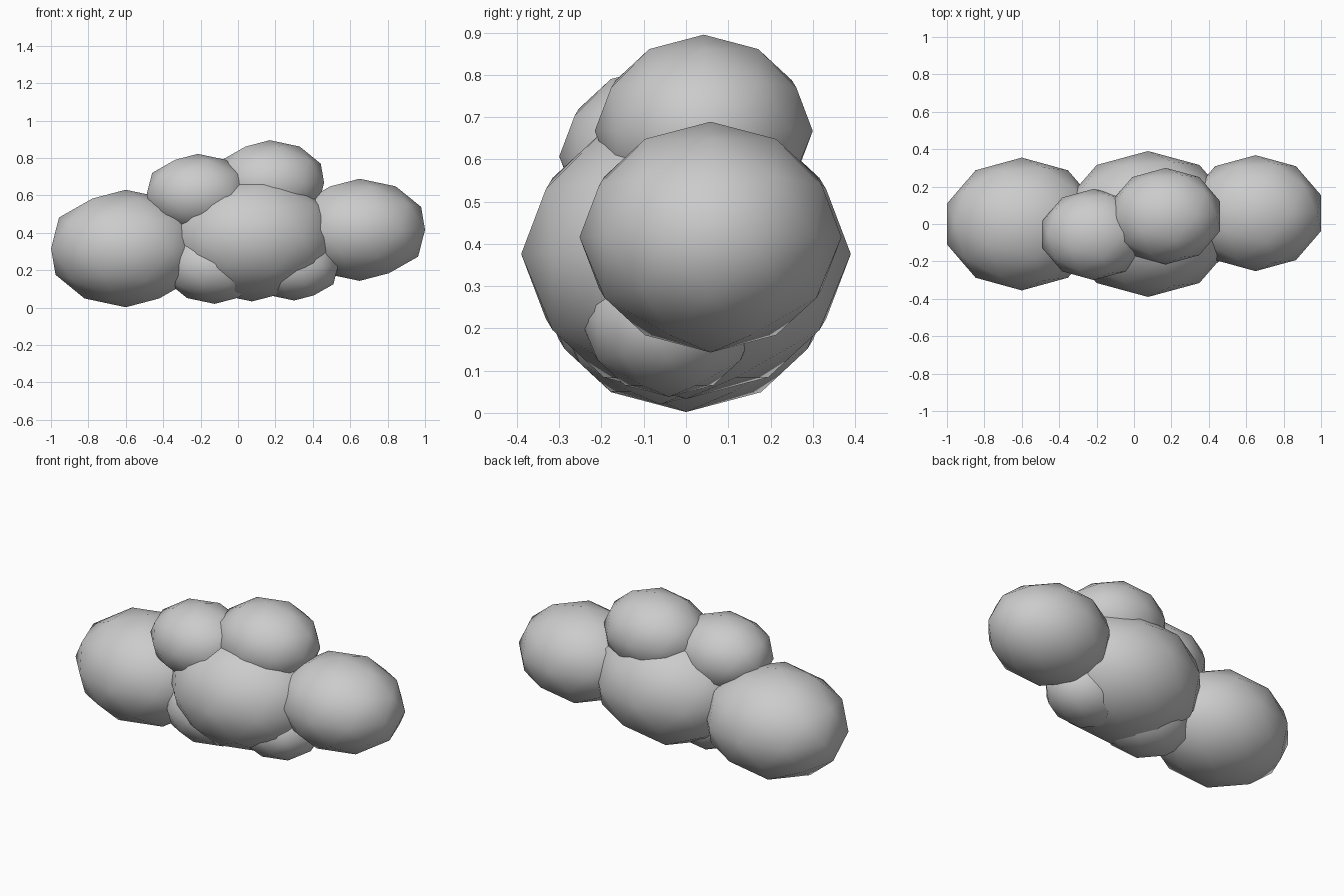
import bpy

if "Cube" in bpy.data.objects:
    bpy.data.objects.remove(bpy.data.objects["Cube"])

# Puffs of the cloud: name, centre, radii
PUFFS = [
    ("left_puff",         (-0.60, 0.00, 0.316),  (0.42, 0.355, 0.314)),
    ("right_puff",        (0.65, 0.058, 0.416),  (0.368, 0.31, 0.273)),
    ("middle_puff",       (0.075, 0.00, 0.376),  (0.467, 0.39, 0.343)),
    ("upper_right_puff",  (0.17, 0.042, 0.667),  (0.305, 0.258, 0.228)),
    ("upper_left_puff",   (-0.215, -0.056, 0.607), (0.287, 0.244, 0.215)),
    ("lower_left_puff",   (-0.125, -0.06, 0.227), (0.28, 0.237, 0.207)),
    ("lower_right_puff",  (0.30, -0.04, 0.221),  (0.247, 0.209, 0.183)),
]


def puff(name, centre, radii):
    # Low-poly, smooth-shaded flattened ball
    bpy.ops.mesh.primitive_ico_sphere_add(subdivisions=2, radius=1, location=centre)
    ob = bpy.context.object
    ob.name = name
    ob.scale = radii
    bpy.ops.object.transform_apply(location=False, rotation=False, scale=True)
    bpy.ops.object.shade_smooth()


for p in PUFFS:
    puff(*p)
